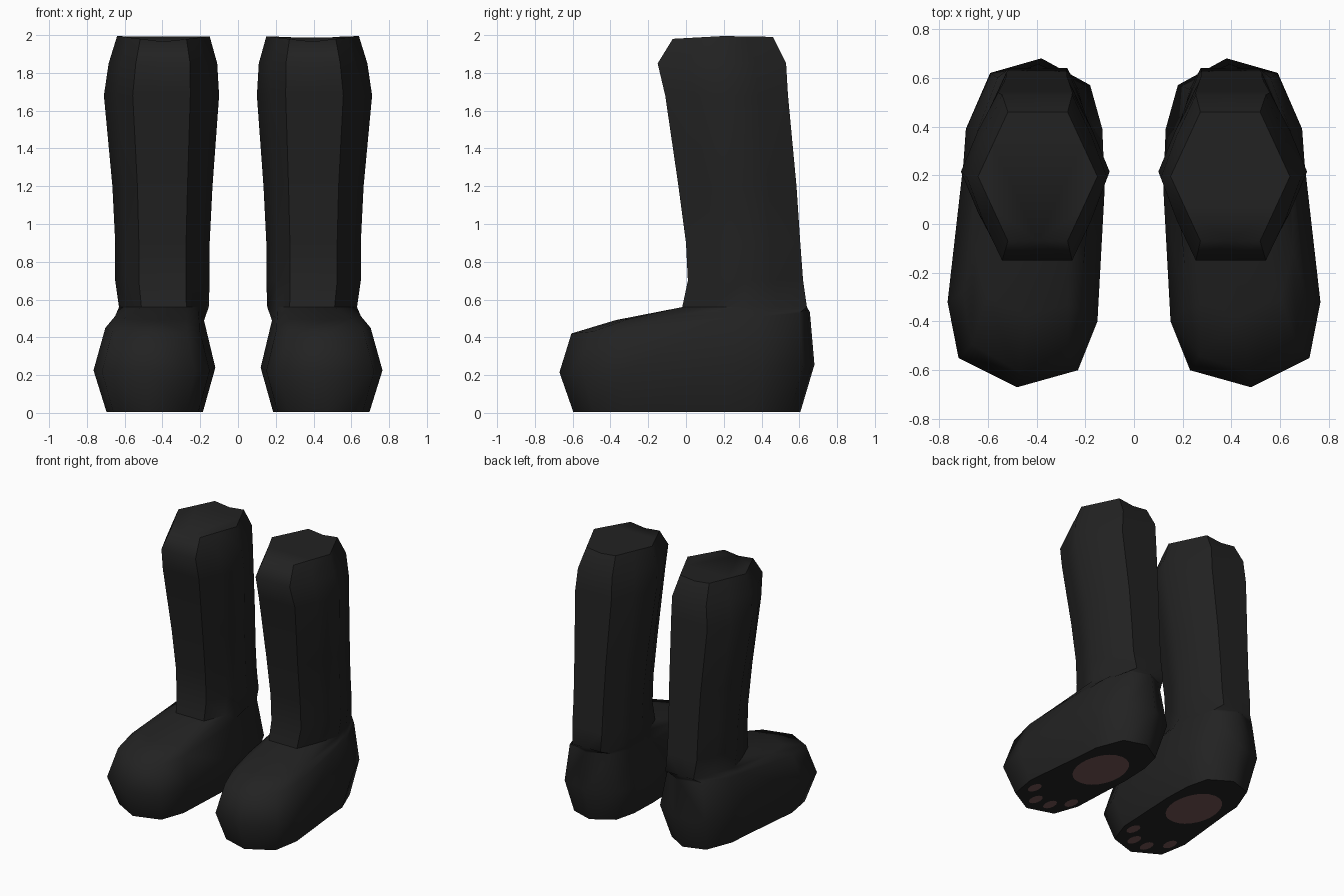
import bpy, bmesh, math

cube = bpy.data.objects.get("Cube")
if cube:
    bpy.data.objects.remove(cube, do_unlink=True)


def make_material(name, color):
    mat = bpy.data.materials.new(name)
    mat.use_nodes = True
    mat.diffuse_color = color
    mat.node_tree.nodes["Principled BSDF"].inputs["Base Color"].default_value = color
    return mat


FUR = make_material("black fur", (0.016, 0.016, 0.016, 1))
PAD = make_material("dusky pink pad", (0.18, 0.09, 0.09, 1))

# Widest outline of the foot, counter-clockwise from the outer side
FOOT = [(0.70, 0.25), (0.69, 0.39), (0.59, 0.62), (0.38, 0.68),
        (0.18, 0.57), (0.13, 0.39), (0.12, 0.15), (0.15, -0.40),
        (0.23, -0.60), (0.48, -0.67), (0.72, -0.55), (0.765, -0.32)]

# Shaft sections: inner x, outer x, front y, back y, height
SHAFT = [(0.155, 0.63, -0.02, 0.64, 0.56),
         (0.15, 0.65, 0.01, 0.62, 0.70),
         (0.15, 0.65, 0.00, 0.605, 0.90),
         (0.135, 0.665, -0.04, 0.585, 1.2),
         (0.10, 0.71, -0.11, 0.54, 1.68),
         (0.11, 0.685, -0.15, 0.53, 1.85)]


def foot_ring(sx, sy, cy, z, slope):
    """Scaled foot outline whose height follows its length."""
    ring = []
    for x, y in FOOT:
        y = cy + y * sy
        ring.append((0.435 + (x - 0.435) * sx, y, z + slope * y))
    return ring


def hex_ring(x0, x1, y0, y1, z, bulge=1.03):
    """Hexagon with slightly rounded side midpoints."""
    cx, cy, rx, ry = (x0 + x1) / 2, (y0 + y1) / 2, (x1 - x0) / 2, (y1 - y0) / 2
    corners = [(1, 0), (0.5, 1), (-0.5, 1), (-1, 0), (-0.5, -1), (0.5, -1)]
    ring = []
    for i, (a, b) in enumerate(corners):
        c, d = corners[(i + 1) % 6]
        ring.append((cx + a * rx, cy + b * ry, z))
        m = 1 if b == d else bulge
        ring.append((cx + m * rx * (a + c) / 2, cy + m * ry * (b + d) / 2, z))
    return ring


def leg_rings():
    sole = foot_ring(0.79, 0.89, 0, 0.004, 0)
    middle = foot_ring(1, 1, 0, 0.235, 0.03)
    upper = foot_ring(0.81, 0.935, 0.02, 0.475, 0.09)
    shaft = [hex_ring(*s) for s in SHAFT]
    # Instep lies between the toes and the ankle, slightly raised
    instep = []
    for p, q in zip(upper, shaft[0]):
        x, y, z = (a + (b - a) * 0.4 for a, b in zip(p, q))
        instep.append((x, y, z + (0.015 if y < 0 else 0)))
    # Cap rises toward its sides
    cap = [(x, y, z + 0.12 * abs(x - 0.39) + 0.04 * max(0, y - 0.2))
           for x, y, z in hex_ring(0.15, 0.64, -0.07, 0.46, 1.965, 1)]
    return [sole, middle, upper, instep] + shaft + [cap]


def finish(bm, name, mat):
    mesh = bpy.data.meshes.new(name)
    bm.to_mesh(mesh)
    bm.free()
    mesh.materials.append(mat)
    obj = bpy.data.objects.new(name, mesh)
    bpy.context.collection.objects.link(obj)
    return obj


def build_leg(name, side):
    bm = bmesh.new()
    rings = [[bm.verts.new((side * x, y, z)) for x, y, z in r] for r in leg_rings()]
    for low, high in zip(rings, rings[1:]):
        for i in range(len(low)):
            j = (i + 1) % len(low)
            bm.faces.new((low[i], low[j], high[j], high[i]))
    bm.faces.new(rings[0])
    bm.faces.new(rings[-1])
    bmesh.ops.recalc_face_normals(bm, faces=bm.faces)
    obj = finish(bm, name, FUR)
    bpy.ops.object.select_all(action='DESELECT')
    obj.select_set(True)
    bpy.context.view_layer.objects.active = obj
    bpy.ops.object.shade_smooth_by_angle(angle=math.radians(58))


def build_pads(name, side):
    """Flat paw pads facing down under the sole."""
    bm = bmesh.new()

    def plate(cx, cy, rx, ry, taper, lobes, count):
        verts = []
        for i in range(count):
            a = math.tau * i / count
            r = 1 + lobes * math.cos(3 * a + math.pi / 2)
            x = rx * r * math.cos(a) * (1 + taper * math.sin(a))
            verts.append(bm.verts.new((side * (cx + x), cy + ry * r * math.sin(a), 0)))
        face = bm.faces.new(verts)
        face.normal_update()
        if face.normal.z > 0:
            face.normal_flip()

    plate(0.42, 0.13, 0.165, 0.23, 0.25, 0.07, 28)
    for x, y in [(0.28, -0.34), (0.38, -0.45), (0.50, -0.46), (0.61, -0.34)]:
        plate(x, y, 0.036, 0.062, 0, 0, 12)
    finish(bm, name, PAD)


for label, side in (("left", 1), ("right", -1)):
    build_leg(label + "_leg", side)
    build_pads(label + "_paw_pads", side)
